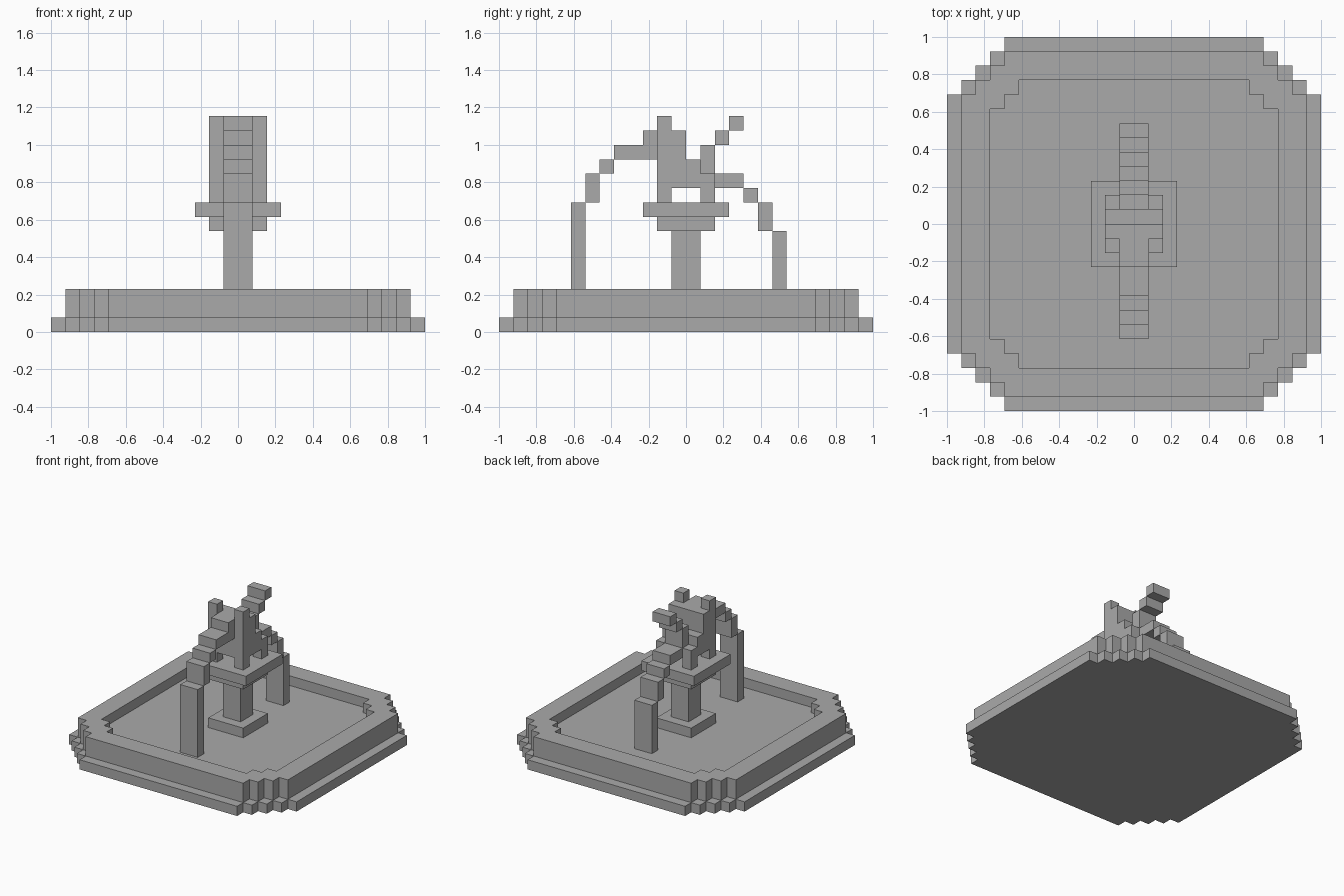
import bpy
import bmesh

U = 1 / 13  # one block of the model

cube = bpy.data.objects.get("Cube")
if cube:
    bpy.data.objects.remove(cube, do_unlink=True)

stone = bpy.data.materials.new("grey_stone")
stone.use_nodes = True
GREY = (0.4, 0.4, 0.4, 1)
stone.diffuse_color = GREY
stone.node_tree.nodes["Principled BSDF"].inputs["Base Color"].default_value = GREY


def finish(name, bm):
    """Scale block units to model units and link the object."""
    bmesh.ops.recalc_face_normals(bm, faces=bm.faces)
    bmesh.ops.scale(bm, vec=(U, U, U), verts=bm.verts)
    mesh = bpy.data.meshes.new(name)
    bm.to_mesh(mesh)
    bm.free()
    mesh.materials.append(stone)
    obj = bpy.data.objects.new(name, mesh)
    bpy.context.collection.objects.link(obj)
    return obj


def blocks(name, half_width, spans, x_mid=0):
    """Boxes of one width, each given as (y0, y1, z0, z1)."""
    bm = bmesh.new()
    for y0, y1, z0, z1 in spans:
        verts = bmesh.ops.create_cube(bm, size=1)["verts"]
        bmesh.ops.scale(bm, vec=(2 * half_width, y1 - y0, z1 - z0), verts=verts)
        bmesh.ops.translate(bm, vec=(x_mid, (y0 + y1) / 2, (z0 + z1) / 2), verts=verts)
    return finish(name, bm)


def stepped_slab(name, half, flat, z0, z1):
    """Square slab whose corners are cut in one-block stairs."""
    quarter = []
    for i in range(half - flat):
        quarter += [(flat + i, half - i), (flat + i, half - i - 1)]
    quarter.append((half, flat))
    outline = []
    for _ in range(4):
        outline += quarter
        quarter = [(y, -x) for x, y in quarter]
    bm = bmesh.new()
    face = bm.faces.new([bm.verts.new((x, y, z0)) for x, y in outline])
    top = bmesh.ops.extrude_face_region(bm, geom=[face])["geom"]
    moved = [v for v in top if isinstance(v, bmesh.types.BMVert)]
    bmesh.ops.translate(bm, vec=(0, 0, z1 - z0), verts=moved)
    return finish(name, bm)


# Basin: ledge, then a walled pool hollowed out from above
stepped_slab("basin_ledge", 13, 9, 0, 1)
wall = stepped_slab("basin_wall", 12, 9, 1, 3)
cutter = stepped_slab("pool_cutter", 10, 8, 2, 4)
cutter.hide_render = True
cut = wall.modifiers.new("pool", "BOOLEAN")
cut.operation = "DIFFERENCE"
cut.solver = "EXACT"
cut.object = cutter
bpy.context.view_layer.objects.active = wall
bpy.ops.object.modifier_apply(modifier=cut.name)
bpy.data.objects.remove(cutter, do_unlink=True)

# Pedestal
blocks("pedestal_foot", 2, [(-2, 2, 2, 3)])
blocks("pedestal_column", 1, [(-1, 1, 3, 7)])
blocks("pedestal_capital", 2, [(-2, 2, 7, 8)])
blocks("pedestal_plate", 3, [(-3, 3, 8, 9)])

# Statue on the pedestal
blocks("statue_body", 2, [(-1, 0, 10, 14), (0, 1, 10, 12)])
blocks("statue_face", 1, [(-2, -1, 10, 14)])
blocks("statue_rump", 1, [(1, 2, 10, 13)])
blocks("statue_tail", 1, [(2, 3, 13, 14), (3, 4, 14, 15)])
for side, x in (("left", 1.5), ("right", -1.5)):
    blocks("front_leg_and_ear_" + side, 0.5, [(-2, -1, 9, 15)], x)
    blocks("back_leg_" + side, 0.5, [(1, 2, 9, 11)], x)

# Water arcs falling into the pool
blocks("front_water_arc", 1, [
    (-3, -2, 12, 14), (-5, -3, 12, 13), (-6, -5, 11, 12),
    (-7, -6, 9, 11), (-8, -7, 2, 9)])
blocks("back_water_arc", 1, [
    (2, 4, 10, 11), (4, 5, 9, 10), (5, 6, 7, 9), (6, 7, 2, 7)])
